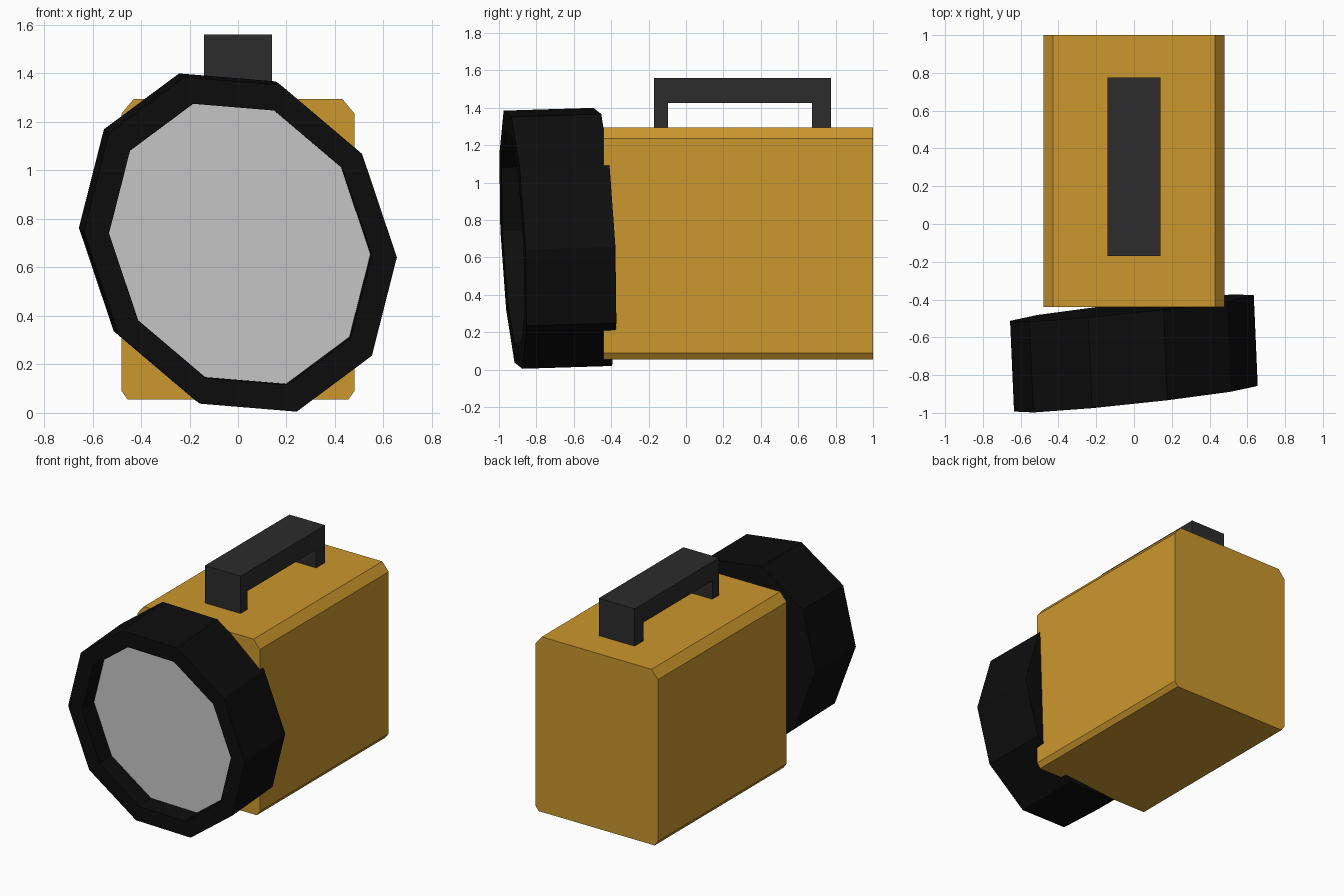
import bpy, bmesh
from math import cos, sin, radians
from mathutils import Vector

if "Cube" in bpy.data.objects:
    bpy.data.objects.remove(bpy.data.objects["Cube"])


def material(name, rgb):
    m = bpy.data.materials.new(name)
    m.diffuse_color = (*rgb, 1)
    m.use_nodes = True
    m.node_tree.nodes["Principled BSDF"].inputs["Base Color"].default_value = m.diffuse_color
    return m


def make_object(name, bm, mat=None):
    bmesh.ops.recalc_face_normals(bm, faces=bm.faces)
    me = bpy.data.meshes.new(name)
    bm.to_mesh(me)
    bm.free()
    ob = bpy.data.objects.new(name, me)
    bpy.context.collection.objects.link(ob)
    if mat:
        me.materials.append(mat)
    return ob


def extrude_profile(name, points, offset, mat):
    bm = bmesh.new()
    face = bm.faces.new([bm.verts.new(p) for p in points])
    new = bmesh.ops.extrude_face_region(bm, geom=[face], use_keep_orig=True)["geom"]
    bmesh.ops.translate(bm, vec=offset,
                        verts=[g for g in new if isinstance(g, bmesh.types.BMVert)])
    return make_object(name, bm, mat)


yellow = material("yellow_casing", (0.60, 0.31, 0.026))
black = material("black_rubber", (0.004, 0.004, 0.004))
dark = material("dark_handle", (0.025, 0.025, 0.025))

# Casing: rectangle with chamfered long edges
half = [(0.455, 0.055), (0.48, 0.09), (0.48, 1.235), (0.43, 1.295)]
outline = half + [(-x, z) for x, z in reversed(half)]
extrude_profile("casing", [(x, -0.44, z) for x, z in outline], (0, 1.44, 0), yellow)

# Handle: bridge profile seen from the side
bridge = [(-0.17, 1.295), (-0.17, 1.56), (0.775, 1.56), (0.775, 1.295),
          (0.675, 1.295), (0.675, 1.425), (-0.095, 1.425), (-0.095, 1.295)]
extrude_profile("handle", [(-0.14, y, z) for y, z in bridge], (0.28, 0, 0), dark)

# Lamp head: slightly skewed ten-sided drum, given by two radius vectors and an axis
SIDES = 10
centre = Vector((0.01, -0.925, 0.695))
axis = Vector((-0.021, 0.48, 0.015))
rad_a = Vector((-0.232, -0.05, 0.69))
rad_b = Vector((0.603, 0.055, 0.168))
RECESS = 0.29


def ring(bm, scale, depth):
    angles = [radians(360 / SIDES * k) for k in range(SIDES)]
    return [bm.verts.new(centre + axis * depth
                         + (rad_a * cos(t) + rad_b * sin(t)) * scale) for t in angles]


# Rim with back cap, outer wall, front lip and recess wall
bm = bmesh.new()
loops = [ring(bm, 1, 1), ring(bm, 1, 0), ring(bm, 0.84, 0), ring(bm, 0.84, RECESS)]
bm.faces.new(loops[0])
for p, q in zip(loops, loops[1:]):
    for k in range(SIDES):
        n = (k + 1) % SIDES
        bm.faces.new((p[k], p[n], q[n], q[k]))
make_object("lamp_rim", bm, black)

# Lens set back inside the rim
bm = bmesh.new()
lens_face = bm.faces.new(ring(bm, 0.84, RECESS))
lens_face.normal_update()
lens = make_object("lens", bm)
if lens.data.polygons[0].normal.y > 0:
    lens.data.flip_normals()
